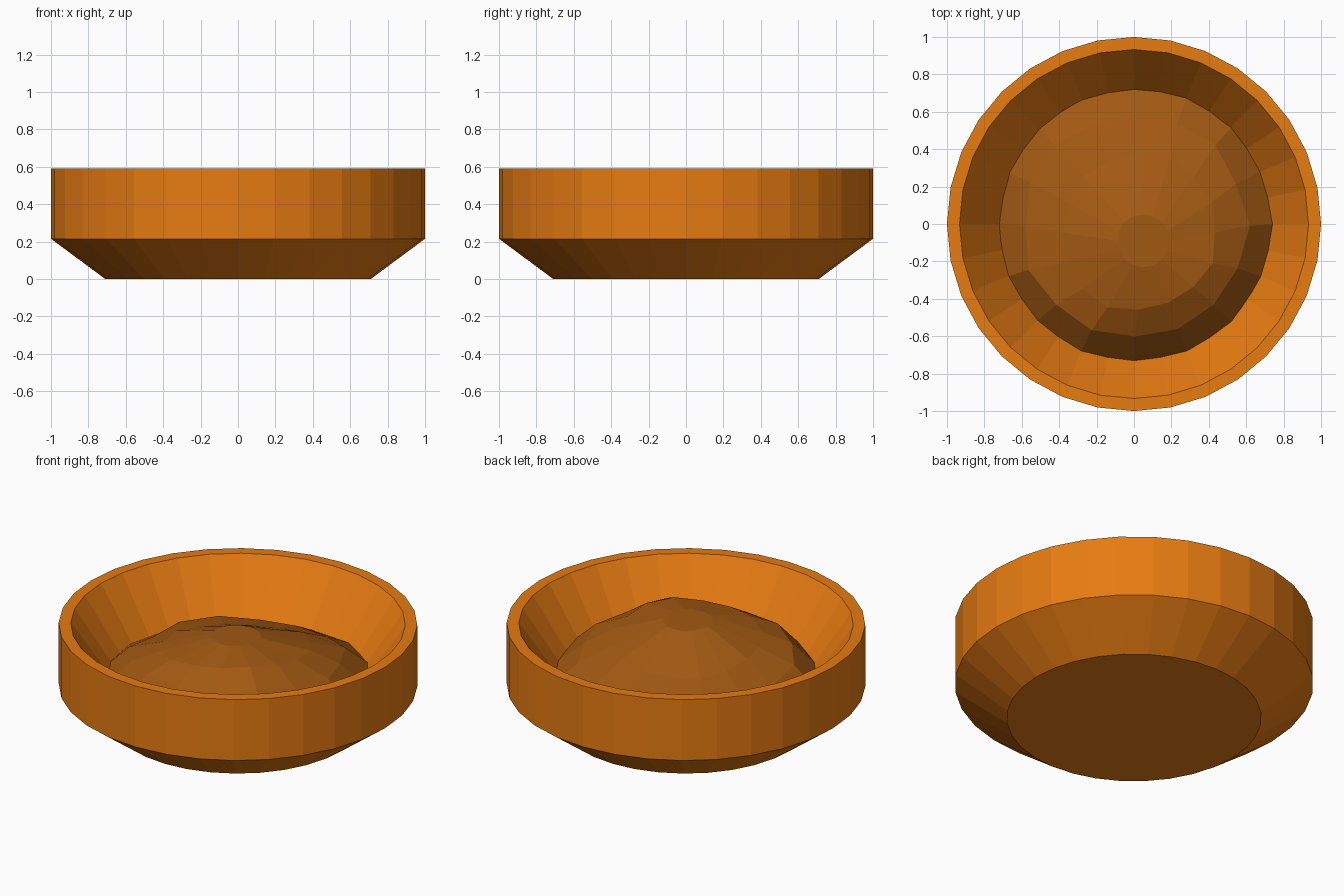
import bpy, math, random

if "Cube" in bpy.data.objects:
    bpy.data.objects.remove(bpy.data.objects["Cube"])

random.seed(4)


def material(name, color):
    m = bpy.data.materials.new(name)
    m.diffuse_color = (*color, 1)
    m.use_nodes = True
    m.node_tree.nodes["Principled BSDF"].inputs["Base Color"].default_value = m.diffuse_color
    return m


def build(name, rings, mat):
    """Skin a stack of equal-length rings, capping both ends."""
    n = len(rings[0])
    verts = [p for ring in rings for p in ring]
    faces = [list(range(n))[::-1]]
    for k in range(len(rings) - 1):
        for i in range(n):
            j = (i + 1) % n
            faces.append((k * n + i, k * n + j, (k + 1) * n + j, (k + 1) * n + i))
    faces.append([(len(rings) - 1) * n + i for i in range(n)])
    me = bpy.data.meshes.new(name)
    me.from_pydata(verts, [], faces)
    me.materials.append(mat)
    ob = bpy.data.objects.new(name, me)
    bpy.context.collection.objects.link(ob)
    return ob


def circle(r, z, n=32):
    return [(r * math.cos(2 * math.pi * i / n), r * math.sin(2 * math.pi * i / n), z)
            for i in range(n)]


# Bowl: faceted outside, rim, sloping inside wall and floor
profile = [(0.71, 0), (1, 0.215), (1, 0.59), (0.933, 0.59), (0.68, 0.22)]
build("bowl", [circle(r, z) for r, z in profile],
      material("orange_glaze", (0.8, 0.2, 0.006)))

# Food mound: lumpy heap, fuller and steeper towards the front right
SIDES = 16
# radius, height at back left, extra height at front right, jitter, centre pull
layers = [(0.62, 0.23, 0.0, 0.0, 0.0),
          (0.745, 0.262, 0.03, 0.012, 0.0),
          (0.60, 0.345, 0.11, 0.018, 0.1),
          (0.42, 0.43, 0.10, 0.014, 0.5),
          (0.14, 0.565, 0.0, 0.003, 1.0)]
rings = []
for r, z, extra, jit, pull in layers:
    ring = []
    for i in range(SIDES):
        a = 2 * math.pi * i / SIDES
        w = 0.5 + 0.5 * math.cos(a + math.radians(50))
        rr = r + random.uniform(-jit, jit)
        ring.append((rr * math.cos(a) + 0.05 * pull,
                     rr * math.sin(a) - 0.09 * pull,
                     z + extra * w + random.uniform(-jit, jit)))
    rings.append(ring)
build("food_mound", rings, material("brown_food", (0.36, 0.1, 0.006)))
